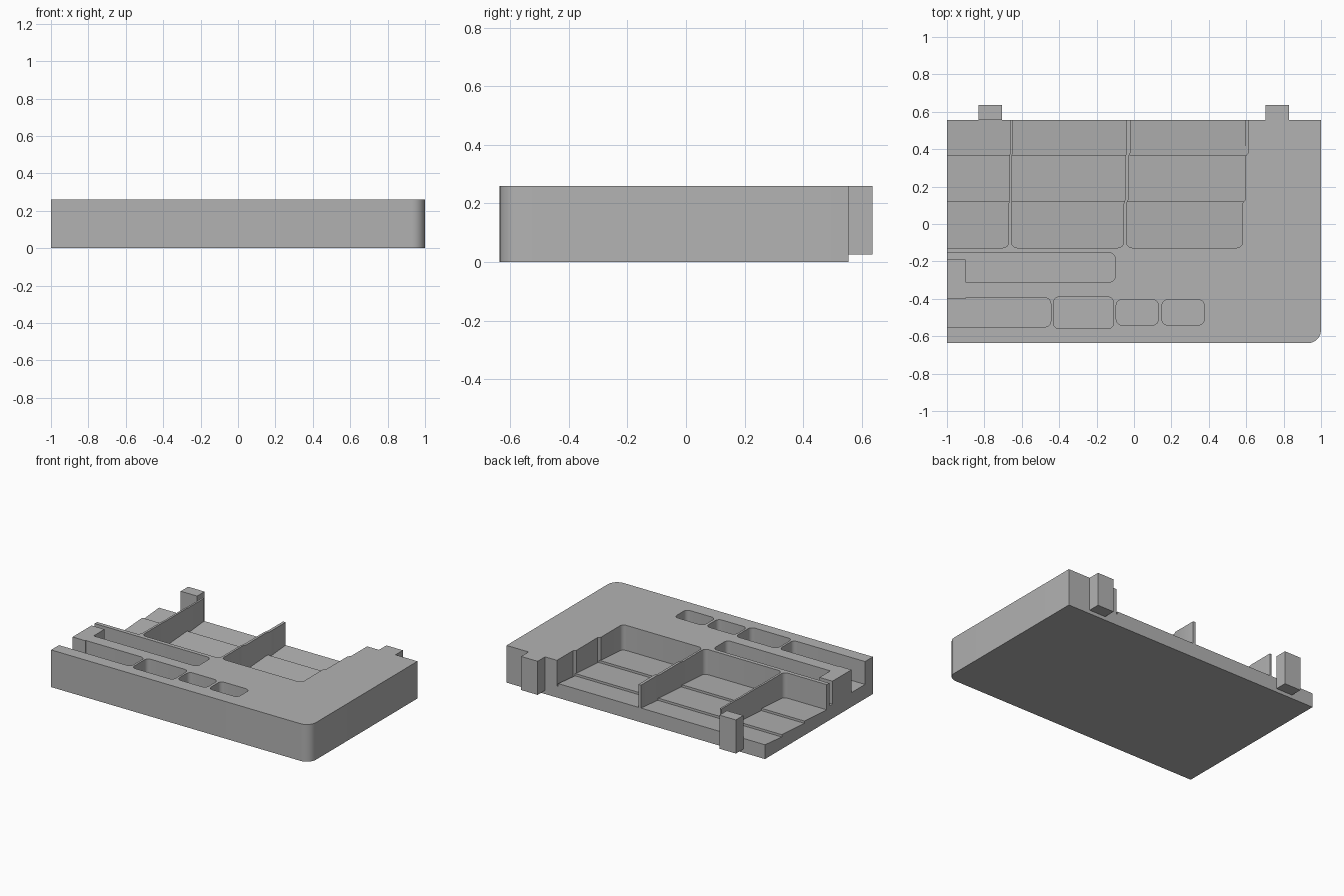
import bpy
import math

if "Cube" in bpy.data.objects:
    bpy.data.objects.remove(bpy.data.objects["Cube"], do_unlink=True)

GREY = (0.45, 0.45, 0.45, 1)
mat = bpy.data.materials.new("matte grey")
mat.use_nodes = True
mat.diffuse_color = GREY
mat.node_tree.nodes["Principled BSDF"].inputs["Base Color"].default_value = GREY

FRONT, BACK, TOP = -0.637, 0.555, 0.26
FLOOR = 0.08          # bottom of the card bays
SLOT_FLOOR = 0.1      # bottom of the slots and wells


def prism(name, outline, start, end, axis="z"):
    """Extrude a counter-clockwise outline along z, or a (y, z) outline along x."""
    n = len(outline)
    put = (lambda p, d: (p[0], p[1], d)) if axis == "z" else (lambda p, d: (d, p[0], p[1]))
    verts = [put(p, d) for d in (start, end) for p in outline]
    faces = [tuple(reversed(range(n))), tuple(range(n, 2 * n))]
    faces += [(i, (i + 1) % n, n + (i + 1) % n, n + i) for i in range(n)]
    mesh = bpy.data.meshes.new(name)
    mesh.from_pydata(verts, [], faces)
    mesh.materials.append(mat)
    obj = bpy.data.objects.new(name, mesh)
    bpy.context.collection.objects.link(obj)
    return obj


def arc(cx, cy, r, start, steps=6):
    """Quarter circle, counter-clockwise from the start angle in degrees."""
    angles = [math.radians(start + 90 * i / steps) for i in range(steps + 1)]
    return [(cx + r * math.cos(a), cy + r * math.sin(a)) for a in angles]


def rounded(x0, x1, y0, y1, r):
    return (arc(x0 + r, y0 + r, r, 180) + arc(x1 - r, y0 + r, r, 270)
            + arc(x1 - r, y1 - r, r, 0) + arc(x0 + r, y1 - r, r, 90))


def box(name, x0, x1, y0, y1, z0, z1):
    return prism(name, [(x0, y0), (x1, y0), (x1, y1), (x0, y1)], z0, z1)


def stepped_side(x, grow):
    """Bay wall that widens in two small steps towards the back."""
    return [(x, 0.11), (x + grow / 2, 0.13), (x + grow / 2, 0.36),
            (x + grow, 0.38), (x + grow, BACK + 0.1)]


def bay(x0, x1, grow_left, grow_right, r=0.03, y0=-0.127):
    left = list(reversed(stepped_side(x0, grow_left)))
    return (left + arc(x0 + r, y0 + r, r, 180) + arc(x1 - r, y0 + r, r, 270)
            + stepped_side(x1, grow_right))


# Tray body with one rounded front corner
R = 0.07
body = prism("tray_body", [(-1, BACK), (-1, FRONT)] + arc(1 - R, FRONT + R, R, 270)
             + [(1, BACK)], 0, TOP)

# Card bays, open at the back
cutters = [prism("bay_cutter", o, FLOOR, TOP + 0.1) for o in (
    bay(-1.2, -0.67, 0, 0.007),
    bay(-0.655, -0.055, 0.005, 0.015),
    bay(-0.04, 0.58, 0.02, 0.03))]

# Slots open at the side, and closed wells
for x0, x1, y0, y1 in ((-1.2, -0.10, -0.31, -0.155), (-1.2, -0.445, -0.55, -0.395),
                       (-0.43, -0.11, -0.56, -0.39), (-0.095, 0.13, -0.54, -0.405),
                       (0.15, 0.375, -0.54, -0.405)):
    cutters.append(prism("slot_cutter", rounded(x0, x1, y0, y1, 0.03),
                         SLOT_FLOOR, TOP + 0.1))

bpy.context.view_layer.objects.active = body
for cutter in cutters:
    mod = body.modifiers.new("cut", "BOOLEAN")
    mod.operation, mod.solver, mod.object = "DIFFERENCE", "EXACT", cutter
    bpy.ops.object.modifier_apply(modifier=mod.name)
for cutter in cutters:
    bpy.data.objects.remove(cutter, do_unlink=True)

for o in bpy.context.selected_objects:
    o.select_set(False)
body.select_set(True)
bpy.ops.object.shade_smooth_by_angle(angle=math.radians(30))

# Bay floors: three shallow ramps, each with a small lip facing the back
high, low = FLOOR + 0.02, FLOOR + 0.004
ramp = [(-0.127, FLOOR), (BACK, FLOOR)]
for back, front in ((BACK, 0.37), (0.37, 0.12), (0.12, -0.127)):
    ramp += [(back, high), (front, low)]
prism("bay_floor", ramp, -1, 0.6, axis="x")

# Block that narrows the mouth of the long slot
box("slot_stop", -1, -0.9, -0.40, -0.19, SLOT_FLOOR, TOP)

# Locating tabs on the back edge
for name, x0, x1 in (("right_tab", -0.832, -0.705), ("left_tab", 0.702, 0.83)):
    box(name, x0, x1, BACK, 0.637, 0.025, TOP)
